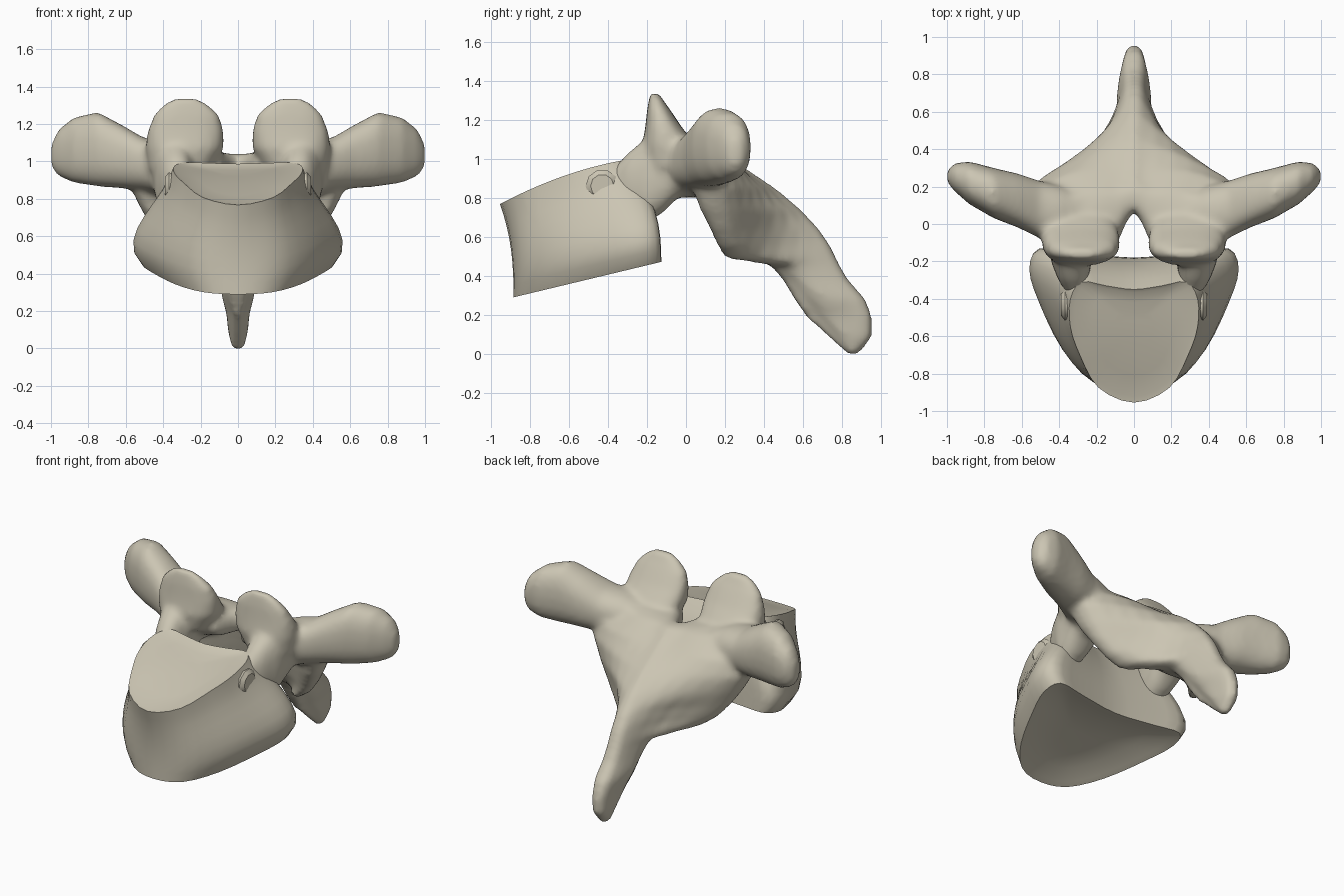
import bpy, bmesh, math
from mathutils import Vector

cube = bpy.data.objects.get("Cube")
if cube:
    bpy.data.objects.remove(cube)

bone = bpy.data.materials.new("warm_bone")
bone.use_nodes = True
bone.diffuse_color = (0.60, 0.56, 0.45, 1)
bone.node_tree.nodes["Principled BSDF"].inputs["Base Color"].default_value = (0.60, 0.56, 0.45, 1)


def loft(bm, rings):
    """Skin a list of equal-length rings and cap both ends."""
    loops = [[bm.verts.new(p) for p in ring] for ring in rings]
    n = len(loops[0])
    for a, b in zip(loops, loops[1:]):
        for i in range(n):
            j = (i + 1) % n
            bm.faces.new((a[i], a[j], b[j], b[i]))
    bm.faces.new(loops[0])
    bm.faces.new(loops[-1])


def oval(axis, pos, c1, r1, c2, r2, side, power=0.85, n=20):
    """Rounded ring across an axis: 0 = x, 1 = y, 2 = z; side mirrors x."""
    ring = []
    for i in range(n):
        a = math.tau * i / n
        u, v = math.cos(a), math.sin(a)
        p = [c1 + r1 * math.copysign(abs(u) ** power, u),
             c2 + r2 * math.copysign(abs(v) ** power, v)]
        p.insert(axis, pos)
        ring.append(Vector((p[0] * side, p[1], p[2])))
    return ring


def mirrored(half):
    """Close a half outline whose first and last points lie on the midline."""
    return half + [(-x, y) for x, y in half[-2:0:-1]]


def smooth_loop(pts, steps=3):
    """Catmull-Rom refinement of a closed outline."""
    out, n = [], len(pts)
    for i in range(n):
        a, b, c, d = (Vector(pts[(i + k) % n]) for k in (-1, 0, 1, 2))
        for s in range(steps):
            t = s / steps
            out.append(0.5 * (2 * b + (c - a) * t + (2 * a - 5 * b + 4 * c - d) * t * t
                              + (3 * b - a - 3 * c + d) * t ** 3))
    return out


def finish(name, bm, angle=40):
    bmesh.ops.recalc_face_normals(bm, faces=bm.faces)
    mesh = bpy.data.meshes.new(name)
    bm.to_mesh(mesh)
    bm.free()
    mesh.materials.append(bone)
    obj = bpy.data.objects.new(name, mesh)
    bpy.context.collection.objects.link(obj)
    bpy.ops.object.select_all(action="DESELECT")
    obj.select_set(True)
    bpy.context.view_layer.objects.active = obj
    bpy.ops.object.shade_smooth_by_angle(angle=math.radians(angle))
    return obj


# Body: wedge-shaped drum with dished end plates
lower = smooth_loop(mirrored([(0, -.885), (.18, -.84), (.33, -.67), (.45, -.42),
                              (.51, -.24), (.47, -.13), (.28, -.15), (0, -.18)]))
upper = smooth_loop(mirrored([(0, -.955), (.19, -.875), (.29, -.70), (.34, -.55),
                              (.34, -.40), (.28, -.31), (.15, -.33), (0, -.35)]))


def z_low(y):
    return .29 + .24 * (y + .88)


def z_high(y):
    d = y + .36
    return .985 + .2 * d - .28 * d * d


def end_plate(outline, height, scale, dish):
    ring = []
    for p in outline:
        y = -.55 + (p.y + .55) * scale
        ring.append(Vector((p.x * scale, y, height(y) + dish)))
    return ring


def body_ring(t):
    ring = []
    for a, b in zip(lower, upper):
        x = (a.x + (b.x - a.x) * t) * (1 + 1.4 * t * (1 - t) ** 2)
        y = a.y + (b.y - a.y) * t ** 2.5
        ring.append(Vector((x, y, z_low(a.y) * (1 - t) + z_high(b.y) * t)))
    return ring


bm = bmesh.new()
rings = [end_plate(lower, z_low, s, d) for s, d in ((.3, .05), (.65, .04), (.9, .01))]
rings += [body_ring(i / 8) for i in range(9)]
rings += [end_plate(upper, z_high, s, d) for s, d in ((.92, -.01), (.65, -.02), (.3, -.025))]
loft(bm, rings)
finish("vertebral_body", bm)

# Rib facets: low pads high on the flanks
for side, word in ((1, "left"), (-1, "right")):
    bm = bmesh.new()
    loft(bm, [oval(0, x, -.43, r, .86, r, side, 1, 10)
              for x, r in ((.31, .07), (.37, .085), (.39, .06))])
    finish(word + "_rib_facet", bm)

# Arch: every process is lofted, then fused into one skin
bm = bmesh.new()


def lamina_ring(z, ridge, half, xm, ym, xw, yw, front, yi):
    pts = [(0, ridge), (half, ridge - .025), (xm, ym), (xw, yw),
           (xw - .03, front), (min(.2, xw * .5), yi), (0, yi)]
    return [Vector((*p, z)) for p in smooth_loop(mirrored(pts), 3)]


# Laminae running down into the spinous process
loft(bm, [lamina_ring(*row) for row in (
    (1.04, .18, .06, .22, .17, .42, .12, .02, .08),
    (.95, .31, .06, .29, .28, .52, .19, .02, .12),
    (.85, .46, .05, .30, .35, .55, .20, .03, .14),
    (.74, .59, .05, .27, .40, .50, .21, .07, .17),
    (.64, .68, .05, .20, .44, .44, .23, .12, .20),
    (.55, .74, .05, .16, .48, .37, .26, .16, .26),
    (.49, .77, .05, .13, .55, .29, .29, .19, .34),
    (.45, .79, .05, .10, .60, .11, .54, .46, .44),
    (.38, .83, .05, .09, .66, .09, .58, .53, .50),
    (.28, .92, .05, .085, .76, .085, .68, .61, .56),
    (.19, .955, .045, .06, .82, .06, .73, .67, .62),
    (.08, .955, .04, .05, .87, .05, .81, .77, .74),
    (-.005, .89, .02, .03, .86, .03, .85, .84, .83))])

for side in (1, -1):
    # Lamina shoulder closing the roof up to a notch at the midline
    loft(bm, [oval(0, x, yc, ry, zc, rz, side) for x, yc, ry, zc, rz in (
        (-.02, .15, .06, .97, .06), (.04, .12, .11, .97, .07),
        (.09, .05, .16, .97, .08), (.20, .03, .17, .97, .095),
        (.38, .03, .16, .97, .10))])
    # Transverse process with knobbed tip
    loft(bm, [oval(0, x, yc, ry, zc, rz, side) for x, yc, ry, zc, rz in (
        (.22, .03, .12, .94, .11), (.40, .05, .16, .96, .15), (.50, .075, .155, .985, .14),
        (.62, .125, .145, 1.025, .17), (.75, .165, .135, 1.065, .20),
        (.88, .22, .115, 1.06, .175), (.96, .25, .075, 1.045, .125),
        (1.00, .255, .03, 1.03, .06))])
    # Pedicle bridging body and arch
    loft(bm, [oval(1, y, xc, rx, zc, rz, side) for y, xc, rx, zc, rz in (
        (-.40, .30, .04, .84, .08), (-.30, .325, .08, .88, .15),
        (-.20, .335, .11, .89, .22), (-.12, .335, .12, .92, .20),
        (-.04, .34, .13, .95, .15), (.15, .34, .14, .93, .13))])
    # Upper joint facet: a blade leaning forward
    loft(bm, [oval(2, z, xc, rx, yc, ry, side, .8) for z, xc, rx, yc, ry in (
        (.95, .31, .17, -.06, .15), (1.07, .285, .21, -.085, .14),
        (1.16, .28, .205, -.115, .095), (1.25, .275, .175, -.14, .06),
        (1.305, .28, .12, -.155, .035), (1.335, .28, .06, -.16, .025))])

arch = finish("neural_arch", bm)
fuse = arch.modifiers.new("fuse", "REMESH")
fuse.mode = "VOXEL"
fuse.voxel_size = 0.018
fuse.use_smooth_shade = True
soften = arch.modifiers.new("soften", "SMOOTH")
soften.factor = 0.5
soften.iterations = 10
